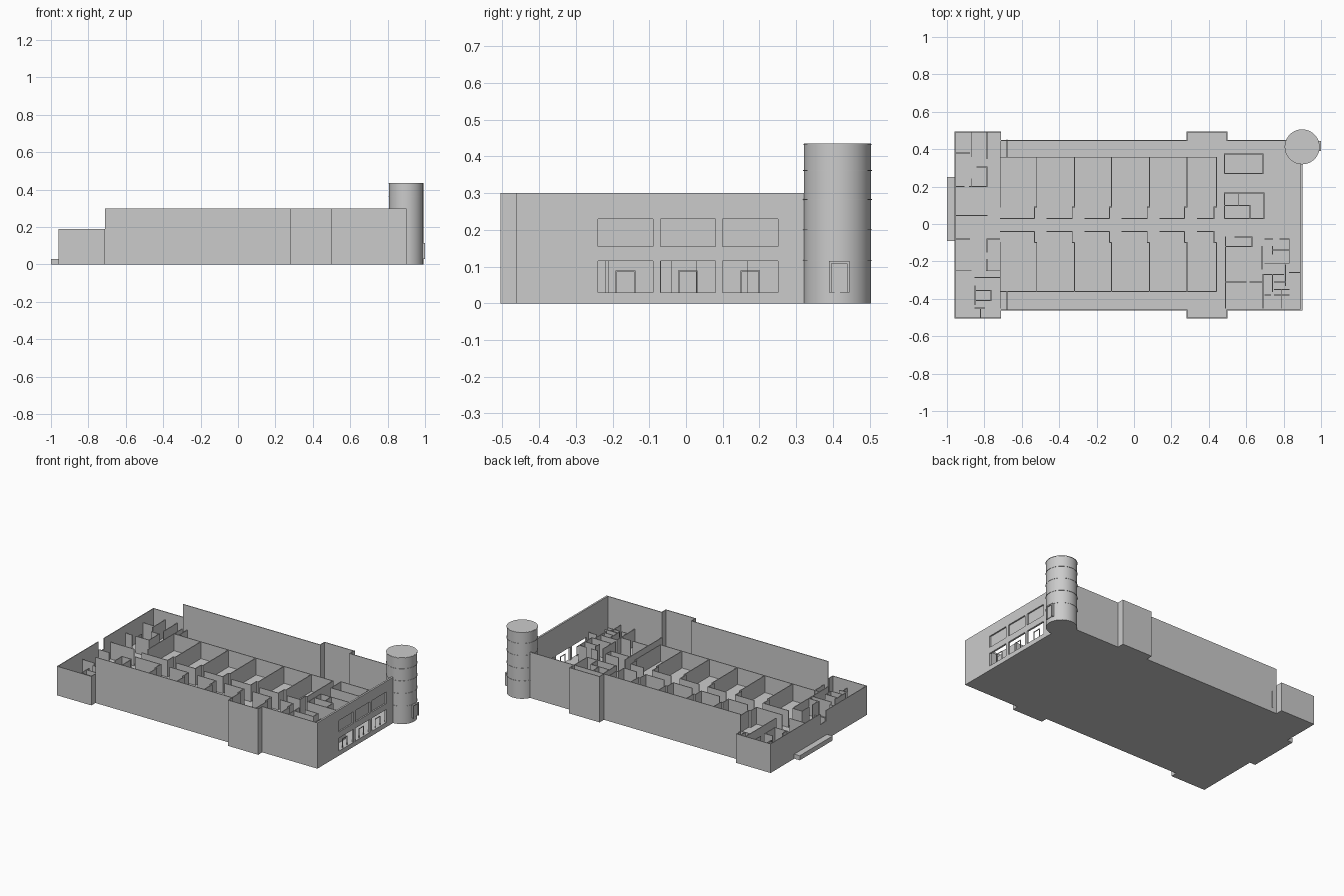
import bpy, bmesh, math
from mathutils import Vector

if "Cube" in bpy.data.objects:
    bpy.data.objects.remove(bpy.data.objects["Cube"])


def finish(name, bm):
    bmesh.ops.recalc_face_normals(bm, faces=bm.faces)
    me = bpy.data.meshes.new(name)
    bm.to_mesh(me)
    bm.free()
    ob = bpy.data.objects.new(name, me)
    bpy.context.collection.objects.link(ob)
    return ob


def prism(bm, pts, z0, z1):
    lo = [bm.verts.new((x, y, z0)) for x, y in pts]
    hi = [bm.verts.new((x, y, z1)) for x, y in pts]
    n = len(pts)
    bm.faces.new(lo[::-1])
    bm.faces.new(hi)
    for i in range(n):
        bm.faces.new((lo[i], lo[(i + 1) % n], hi[(i + 1) % n], hi[i]))


def box(bm, x0, x1, y0, y1, z0, z1):
    prism(bm, [(x0, y0), (x1, y0), (x1, y1), (x0, y1)], z0, z1)


def path_wall(bm, path, z0, z1, t=0.005):
    """Wall along an axis-aligned path, thickened to the left with mitred corners."""
    p = [Vector(q) for q in path]
    normals = []
    for a, b in zip(p, p[1:]):
        d = (b - a).normalized()
        normals.append(Vector((-d.y, d.x)))
    inner = [p[0] + normals[0] * t]
    inner += [q + (a + b) * t for q, a, b in zip(p[1:-1], normals, normals[1:])]
    inner.append(p[-1] + normals[-1] * t)
    for i in range(len(p) - 1):
        prism(bm, [p[i], p[i + 1], inner[i + 1], inner[i]], z0, z1)


def partitions(name, walls, z0, z1, t=0.005):
    bm = bmesh.new()
    h = t / 2
    for x0, y0, x1, y1 in walls:
        box(bm, min(x0, x1) - h, max(x0, x1) + h, min(y0, y1) - h, max(y0, y1) + h, z0, z1)
    return finish(name, bm)


FLOOR, INNER, TOP, LOW = 0.03, 0.14, 0.30, 0.19

south = [(-.71, -.463), (.28, -.463), (.28, -.505), (.50, -.505), (.50, -.463), (.90, -.463)]
north = [(.90, .45), (.50, .45), (.50, .495), (.28, .495), (.28, .45), (-.71, .45)]
wing_n = [(-.71, .45), (-.71, .495), (-.96, .495), (-.96, -.02)]
wing_s = [(-.96, -.08), (-.96, -.505), (-.71, -.505), (-.71, -.463)]

# Ground slab
bm = bmesh.new()
prism(bm, south + north + wing_n[1:3] + wing_s[1:3], 0, FLOOR)
finish("ground_slab", bm)

# Long outer walls with projecting bays
for name, path in (("front_wall", south), ("back_wall", north)):
    bm = bmesh.new()
    path_wall(bm, path, FLOOR, TOP)
    finish(name, bm)

# Lower wing walls, with a notch above the entrance
bm = bmesh.new()
path_wall(bm, wing_n, FLOOR, LOW)
path_wall(bm, wing_s, FLOOR, LOW)
path_wall(bm, [(-.96, -.02), (-.96, -.08)], FLOOR, .12)
finish("wing_wall", bm)

# End wall with two rows of window openings
windows = [(-.24, -.09), (-.07, .08), (.10, .25)]
bm = bmesh.new()
piers = [-.458] + [y for w in windows for y in w] + [.445]
for a, b in zip(piers[::2], piers[1::2]):
    box(bm, .888, .90, a, b, FLOOR, TOP)
for a, b in windows:
    box(bm, .888, .90, a, b, .115, .155)
    box(bm, .888, .90, a, b, .23, TOP)
finish("end_wall", bm)

# Recessed upper panes
bm = bmesh.new()
for a, b in windows:
    box(bm, .888, .891, a, b, .155, .23)
finish("window_panes", bm)

# Door frames standing in the open lower windows
bm = bmesh.new()
for d in (-.165, .005, .175):
    box(bm, .888, .892, d - .027, d - .023, FLOOR, .09)
    box(bm, .888, .892, d + .023, d + .027, FLOOR, .09)
    box(bm, .888, .892, d - .023, d + .023, .086, .09)
finish("door_frames", bm)

# Two facing rows of rooms along a central corridor
xs = [-.715, -.52, -.318, -.12, .083, .283, .44]
rooms = []
for near, far in ((.03, .357), (-.04, -.362)):
    s = 1 if near > 0 else -1
    rooms.append((xs[0], far, xs[-1], far))
    for x in xs:
        rooms.append((x, near + s * .06, x, far))
    for i, (a, b) in enumerate(zip(xs, xs[1:])):
        rooms.append((a + (.055 if i else 0), near, b - .012, near))
        rooms.append((b - .012, near, b - .012, near + s * .06))
        rooms.append((b - .012, near + s * .06, b, near + s * .06))
rooms += [(-.715, .36, -.715, .44), (-.68, .36, -.68, .45), (-.715, -.36, -.715, -.45), (-.68, -.36, -.68, -.46)]
partitions("room_partitions", rooms, FLOOR, INNER)


def rect(x0, x1, y0, y1):
    return [(x0, y0, x1, y0), (x0, y1, x1, y1), (x0, y0, x0, y1), (x1, y0, x1, y1)]


# Rooms and cores near the glazed end
core = rect(.485, .69, .27, .375) + rect(.485, .695, .03, .165)
core += [(.485, .10, .56, .10), (.56, .10, .56, .165), (.56, .10, .62, .10), (.62, .03, .62, .10),
         (.49, -.07, .49, -.45), (.54, -.07, .63, -.07), (.54, -.12, .63, -.12), (.63, -.07, .63, -.12),
         (.49, -.12, .54, -.12), (.49, -.31, .60, -.31), (.62, -.31, .69, -.31), (.685, -.12, .685, -.24),
         (.69, -.27, .69, -.45), (.70, -.08, .74, -.08), (.78, -.08, .83, -.08), (.83, -.08, .83, -.21),
         (.70, -.21, .83, -.21), (.74, -.12, .74, -.16), (.74, -.14, .83, -.14), (.69, -.27, .80, -.27),
         (.83, -.26, .885, -.26), (.74, -.27, .74, -.36), (.81, -.22, .81, -.33), (.75, -.31, .81, -.31),
         (.70, -.38, .73, -.38), (.75, -.35, .83, -.35), (.75, -.38, .83, -.38), (.79, -.35, .79, -.45)]
partitions("core_partitions", core, FLOOR, INNER)

# Wing interior walls
wing = [(-.95, .38, -.88, .38), (-.87, .49, -.87, .36), (-.785, .49, -.785, .35), (-.84, .305, -.785, .305),
        (-.785, .20, -.785, .305), (-.95, .20, -.91, .20), (-.88, .20, -.785, .20), (-.87, .20, -.87, .24),
        (-.95, .045, -.785, .045), (-.95, -.08, -.88, -.08), (-.785, -.08, -.785, -.15),
        (-.785, -.08, -.72, -.08), (-.95, -.25, -.87, -.25), (-.79, -.25, -.72, -.25),
        (-.785, -.19, -.785, -.25), (-.85, -.285, -.72, -.285), (-.85, -.33, -.85, -.43),
        (-.85, -.355, -.765, -.355), (-.85, -.41, -.765, -.41), (-.765, -.355, -.765, -.41),
        (-.85, -.45, -.80, -.45), (-.82, -.45, -.82, -.50)]
partitions("wing_partitions", wing, FLOOR, INNER)

# Entrance step
bm = bmesh.new()
box(bm, -1.0, -.96, -.09, .25, 0, FLOOR)
finish("entrance_step", bm)


# Round stair tower with thin joint rings
def cylinder(name, r, z0, z1):
    bm = bmesh.new()
    prism(bm, [(.899 + r * math.cos(i * math.tau / 40), .4125 + r * math.sin(i * math.tau / 40))
               for i in range(40)], z0, z1)
    ob = finish(name, bm)
    bpy.context.view_layer.objects.active = ob
    ob.select_set(True)
    bpy.ops.object.shade_smooth_by_angle(angle=math.radians(30))
    ob.select_set(False)


cylinder("tower", .0915, 0, .435)
for z in (.117, .20, .283, .362, .433):
    cylinder("tower_ring", .0935, z - .001, z + .001)

# Tower door frame and leaf
bm = bmesh.new()
box(bm, .975, 1.0, .39, .397, FLOOR, .115)
box(bm, .975, 1.0, .438, .445, FLOOR, .115)
box(bm, .975, 1.0, .397, .438, .108, .115)
box(bm, .975, .994, .397, .438, FLOOR, .108)
finish("tower_door", bm)
